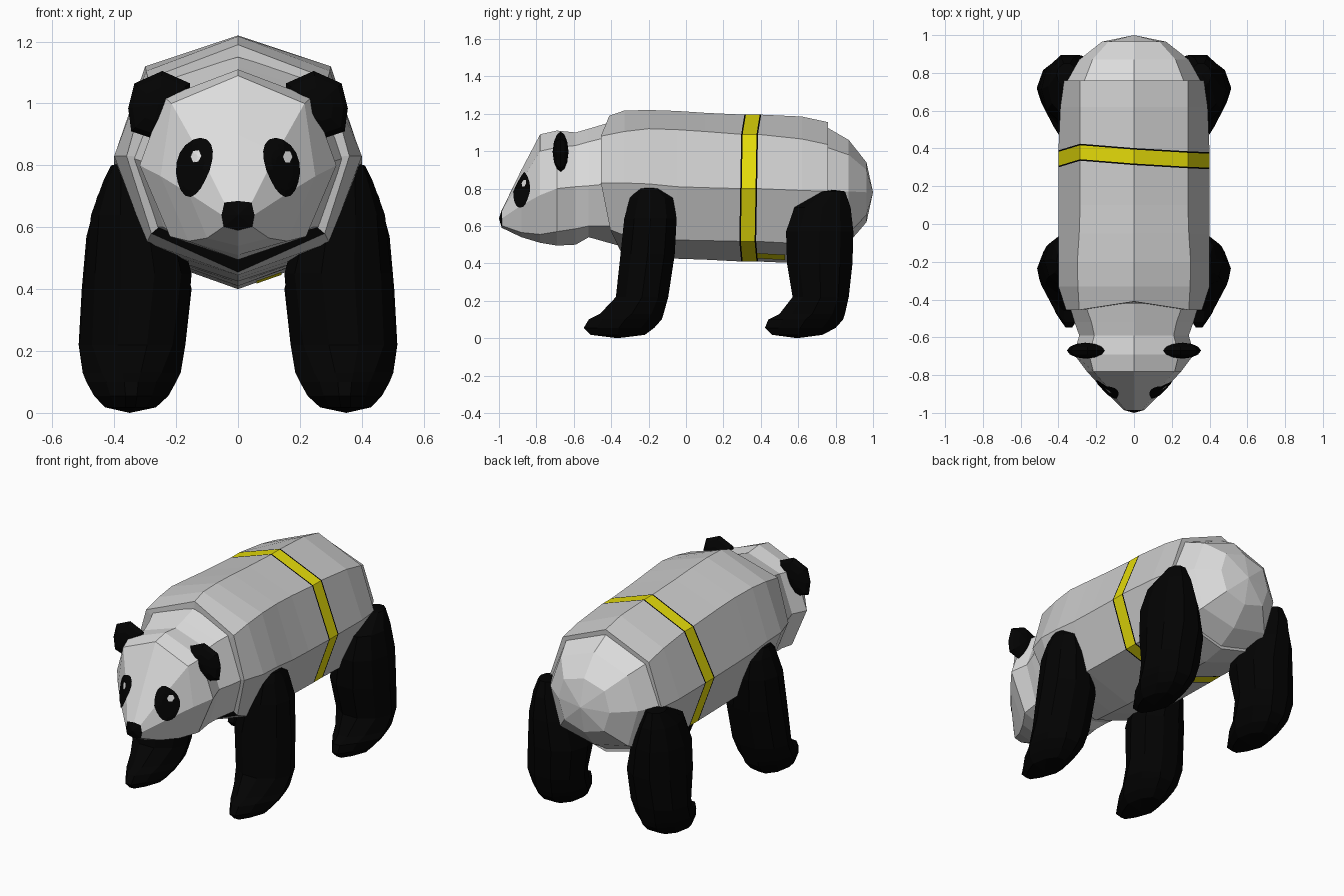
import bpy, bmesh, math
from mathutils import Vector
from mathutils.bvhtree import BVHTree


def material(name, rgb):
    m = bpy.data.materials.new(name)
    m.diffuse_color = (*rgb, 1)
    return m


WHITE = material("fur white", (0.72, 0.72, 0.72))
COAT = material("body white", (0.60, 0.60, 0.60))
BLACK = material("fur black", (0.0008, 0.0008, 0.0008))
YELLOW = material("band yellow", (0.78, 0.71, 0.003))
GLINT = material("eye glint", (0.85, 0.85, 0.85))


def finish(name, bm, mats):
    me = bpy.data.meshes.new(name)
    bm.to_mesh(me)
    bm.free()
    for m in mats:
        me.materials.append(m)
    ob = bpy.data.objects.new(name, me)
    bpy.context.collection.objects.link(ob)
    return ob


def loft(name, rings, tips, mats, rule=lambda i, k: 0):
    """Skin a list of rings and close both ends with a fan to a tip point."""
    bm = bmesh.new()
    rows = [[bm.verts.new(p) for p in r] for r in rings]
    n, last = len(rows[0]), len(rows) - 1
    for i in range(last):
        for k in range(n):
            j = (k + 1) % n
            f = bm.faces.new((rows[i][k], rows[i][j], rows[i + 1][j], rows[i + 1][k]))
            f.material_index = rule(i, k)
    for row, tip, tag in ((rows[0], tips[0], -1), (rows[-1], tips[1], last)):
        c = bm.verts.new(tip)
        for k in range(n):
            f = bm.faces.new((row[k], row[(k + 1) % n], c))
            f.material_index = rule(tag, k)
    bmesh.ops.recalc_face_normals(bm, faces=bm.faces)
    return finish(name, bm, mats)


def section(y, top, ux, uz, sx, sz, lx, lz, bot, dy=(0,) * 8):
    """Eight-sided symmetric section: top, upper, side, lower, bottom and back up."""
    pts = [(0, top), (ux, uz), (sx, sz), (lx, lz), (0, bot), (-lx, lz), (-sx, sz), (-ux, uz)]
    return [Vector((x, y + d, z)) for (x, z), d in zip(pts, dy)]


# Body, with the yellow band and its black edges as loops
band_dy = (0.012, -0.005, -0.01, -0.015, -0.005, 0.01, 0, 0.035)


def band(y):
    return section(y, 1.195, 0.285, 1.09, 0.4, 0.80, 0.3, 0.518, 0.41, band_dy)


body = [
    section(-0.455, 1.19, 0.29, 1.08, 0.36, 0.83, 0.28, 0.58, 0.455, (0.045, 0, 0, 0.05, 0.11, 0.05, 0, 0)),
    section(-0.33, 1.217, 0.297, 1.105, 0.40, 0.83, 0.295, 0.55, 0.445),
    section(-0.20, 1.22, 0.30, 1.12, 0.40, 0.825, 0.30, 0.535, 0.435),
    section(-0.05, 1.215, 0.29, 1.115, 0.40, 0.81, 0.30, 0.525, 0.425),
    section(0.10, 1.205, 0.285, 1.105, 0.40, 0.805, 0.30, 0.522, 0.42),
    band(0.300), band(0.308), band(0.382), band(0.390),
    section(0.62, 1.185, 0.285, 1.065, 0.39, 0.79, 0.295, 0.505, 0.40),
    section(0.76, 1.155, 0.285, 1.035, 0.37, 0.785, 0.28, 0.50, 0.425),
]
loft("body", body, ((0, -0.43, 0.82), (0, 0.75, 0.8)), (COAT, BLACK, YELLOW),
     lambda i, k: 2 if i == 6 else 1 if i in (5, 7) or (i == -1 and k in (3, 4)) else 0)

# Loose end of the band under the belly
bm = bmesh.new()
bm.faces.new([bm.verts.new(p) for p in (
    (0.14, 0.38, 0.455), (0.14, 0.53, 0.446), (0.06, 0.53, 0.418), (0.06, 0.38, 0.427))])
bmesh.ops.recalc_face_normals(bm, faces=bm.faces)
finish("band_end", bm, (YELLOW,))

# Rump
rump = [
    section(0.74, 1.135, 0.27, 1.025, 0.365, 0.785, 0.278, 0.505, 0.432),
    section(0.87, 1.06, 0.22, 0.98, 0.29, 0.785, 0.225, 0.56, 0.51),
    section(0.965, 0.94, 0.135, 0.90, 0.17, 0.78, 0.13, 0.66, 0.62),
]
loft("rump", rump, ((0, 0.7, 0.8), (0, 1.0, 0.78)), (WHITE,))

# Head and neck, with the nose as the dark tip
head_rings = [
    section(-0.42, 1.15, 0.26, 1.075, 0.345, 0.825, 0.262, 0.6, 0.495, (0, 0, 0, 0.03, 0.06, 0.03, 0, 0)),
    section(-0.52, 1.12, 0.225, 1.05, 0.315, 0.815, 0.24, 0.6, 0.54),
    section(-0.59, 1.10, 0.21, 1.03, 0.29, 0.81, 0.22, 0.585, 0.50),
    section(-0.69, 1.11, 0.238, 1.02, 0.318, 0.80, 0.22, 0.57, 0.495),
    section(-0.78, 1.09, 0.215, 1.0, 0.25, 0.765, 0.16, 0.555, 0.51),
    section(-0.88, 0.90, 0.125, 0.84, 0.16, 0.71, 0.10, 0.565, 0.54),
    section(-0.985, 0.685, 0.044, 0.68, 0.053, 0.64, 0.046, 0.602, 0.59),
]
head = loft("head", head_rings, ((0, -0.36, 0.8), (0, -1.0, 0.64)), (WHITE, BLACK),
            lambda i, k: 1 if i == 6 else 0)

# Eye patches and glints, laid onto the face
bm = bmesh.new()
bm.from_mesh(head.data)
face_tree = BVHTree.FromBMesh(bm)


def plate(name, cx, cz, rx, rz, tilt, lift, mat, taper=0.0, bend=0.0, n=18, steps=5):
    b = bmesh.new()

    def spot(u, v):
        u, v = u * rx * (1 + taper * v) + bend * v * v, v * rz
        x = cx + u * math.cos(tilt) + v * math.sin(tilt)
        z = cz - u * math.sin(tilt) + v * math.cos(tilt)
        hit, nor, _, _ = face_tree.ray_cast(Vector((x, -2, z)), Vector((0, 1, 0)))
        return b.verts.new(hit + nor * lift)

    c = spot(0, 0)
    prev = None
    for s in range(1, steps + 1):
        ring = [spot(s / steps * math.cos(math.tau * k / n), s / steps * math.sin(math.tau * k / n))
                for k in range(n)]
        for k in range(n):
            j = (k + 1) % n
            b.faces.new((c, ring[k], ring[j]) if prev is None else (prev[k], ring[k], ring[j], prev[j]))
        prev = ring
    finish(name, b, (mat,))


for side, tag in ((-1, "left"), (1, "right")):
    plate(tag + "_eye_patch", side * 0.143, 0.795, 0.054, 0.096, -side * 0.25, 0.005, BLACK, 0.12, -side * 0.01)
    plate(tag + "_eye_glint", 0.155 if side > 0 else -0.132, 0.827, 0.016, 0.021, 0, 0.009, GLINT, n=6, steps=2)
bm.free()

# Ears: flattened low-poly discs
ear_outline = [(0.355, 0.985), (0.335, 1.065), (0.245, 1.105), (0.155, 1.065),
               (0.16, 0.99), (0.21, 0.92), (0.285, 0.89), (0.345, 0.91)]
for side, tag in ((-1, "left"), (1, "right")):
    rings = []
    for y, s in ((-0.706, 0.5), (-0.69, 0.85), (-0.67, 1.0), (-0.65, 0.85), (-0.635, 0.5)):
        rings.append([Vector((side * (0.258 + s * (x - 0.258)), y, 0.997 + s * (z - 0.997)))
                      for x, z in ear_outline])
    loft(tag + "_ear", rings, ((side * 0.258, -0.713, 0.997), (side * 0.258, -0.628, 0.997)), (BLACK,))

# Legs: rows of height, front y, back y, inner x, outer x, narrowing of the toes
front_leg = [
    (0.80, -0.25, -0.14, 0.33, 0.41, 0), (0.75, -0.30, -0.07, 0.27, 0.435, 0), (0.64, -0.33, -0.05, 0.20, 0.475, 0),
    (0.45, -0.35, -0.06, 0.15, 0.495, 0), (0.22, -0.375, -0.095, 0.17, 0.513, 0.1),
    (0.13, -0.46, -0.12, 0.185, 0.502, 0.4), (0.10, -0.52, -0.13, 0.20, 0.49, 0.5),
    (0.055, -0.547, -0.17, 0.225, 0.465, 0.5), (0.018, -0.51, -0.22, 0.265, 0.43, 0.4)]
back_leg = [
    (0.785, 0.73, 0.85, 0.30, 0.41, 0), (0.70, 0.58, 0.88, 0.25, 0.455, 0), (0.57, 0.535, 0.895, 0.19, 0.49, 0),
    (0.40, 0.54, 0.89, 0.15, 0.505, 0), (0.22, 0.57, 0.87, 0.17, 0.515, 0.1),
    (0.13, 0.50, 0.85, 0.185, 0.502, 0.4), (0.10, 0.44, 0.84, 0.20, 0.49, 0.5),
    (0.055, 0.422, 0.80, 0.225, 0.465, 0.5), (0.018, 0.46, 0.73, 0.265, 0.43, 0.4)]
for rows, kind in ((front_leg, "front"), (back_leg, "back")):
    for side, tag in ((-1, "left"), (1, "right")):
        rings = []
        for z, y0, y1, x0, x1, pinch in rows:
            ring = []
            for k in range(10):
                c, s = math.cos(math.tau * k / 10), math.sin(math.tau * k / 10)
                s /= math.sin(math.tau * 0.3)
                # widest point sits toward the heel on the paws
                w = c * (1 - pinch * max(0, -s))
                ring.append(Vector((side * ((x0 + x1) / 2 + (x1 - x0) / 2 * w),
                                    (y0 + y1) / 2 + (y1 - y0) / 2 * s, z)))
            rings.append(ring)
        top_y = (rows[0][1] + rows[0][2]) / 2
        sole_y = (rows[-1][1] + rows[-1][2]) / 2
        loft(f"{kind}_{tag}_leg", rings,
             ((side * 0.36, top_y, rows[0][0] + 0.008), (side * 0.35, sole_y, 0)), (BLACK,))
